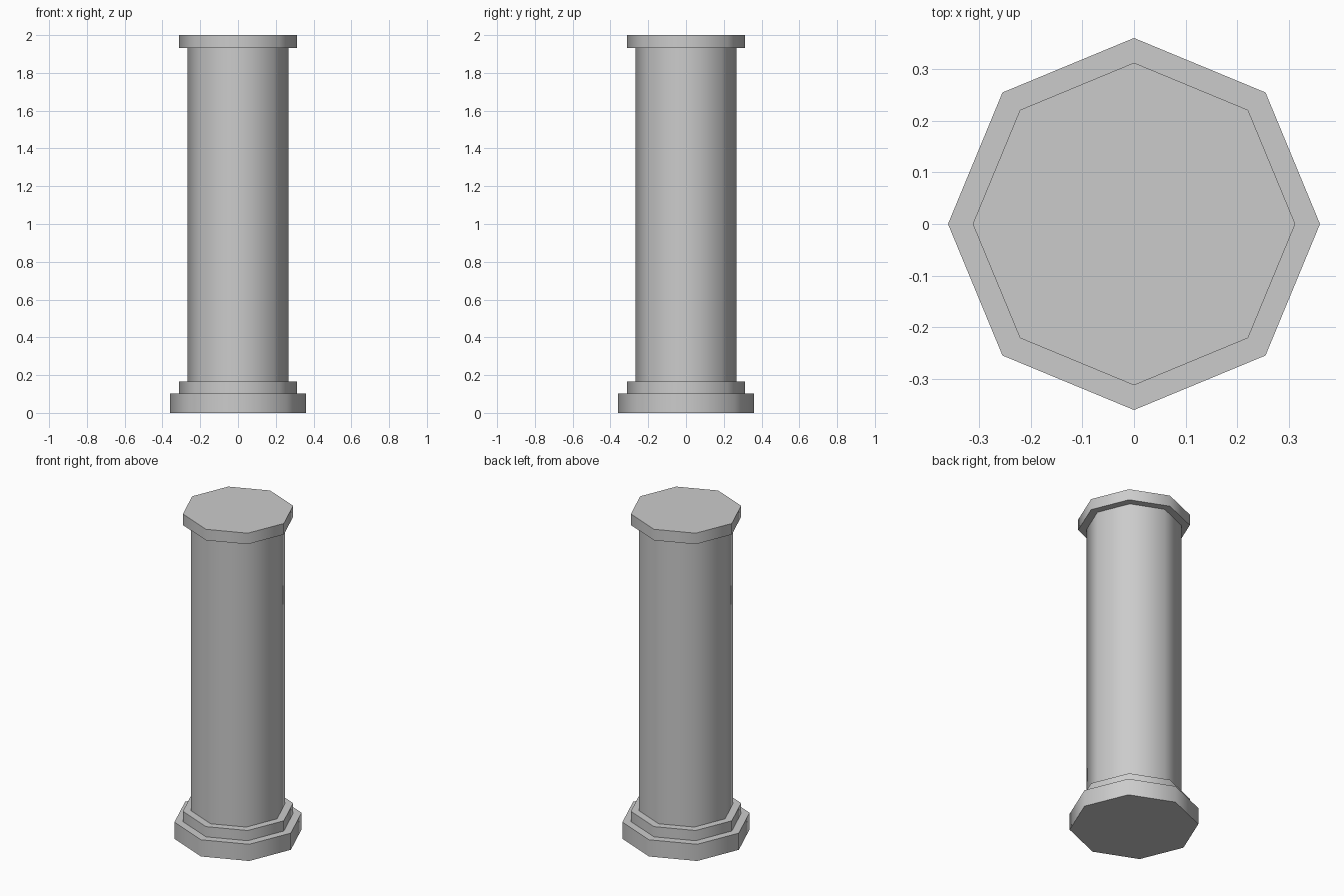
import bpy, bmesh, math

if "Cube" in bpy.data.objects:
    bpy.data.objects.remove(bpy.data.objects["Cube"])

SIDES = 8


def octagon_block(name, rings):
    """Stack of octagonal rings (radius, z), corners on the x and y axes."""
    bm = bmesh.new()
    loops = []
    for r, z in rings:
        loops.append([bm.verts.new((r * math.cos(i * math.tau / SIDES),
                                    r * math.sin(i * math.tau / SIDES), z))
                      for i in range(SIDES)])
    for lo, hi in zip(loops, loops[1:]):
        for i in range(SIDES):
            j = (i + 1) % SIDES
            bm.faces.new((lo[i], lo[j], hi[j], hi[i]))
    bm.faces.new(loops[0][::-1])
    bm.faces.new(loops[-1])
    mesh = bpy.data.meshes.new(name)
    bm.to_mesh(mesh)
    bm.free()
    obj = bpy.data.objects.new(name, mesh)
    bpy.context.collection.objects.link(obj)
    # smooth around the sides, sharp at the rims
    bpy.ops.object.select_all(action='DESELECT')
    obj.select_set(True)
    bpy.context.view_layer.objects.active = obj
    bpy.ops.object.shade_smooth_by_angle(angle=math.radians(50))
    return obj


# Wide foot, smaller step, shaft and cap
octagon_block("base_plinth", [(0.361, 0.0), (0.361, 0.103)])
octagon_block("base_step", [(0.313, 0.103), (0.313, 0.166)])
octagon_block("shaft", [(0.267, 0.166), (0.267, 1.932)])
octagon_block("capital", [(0.313, 1.932), (0.313, 2.0)])
